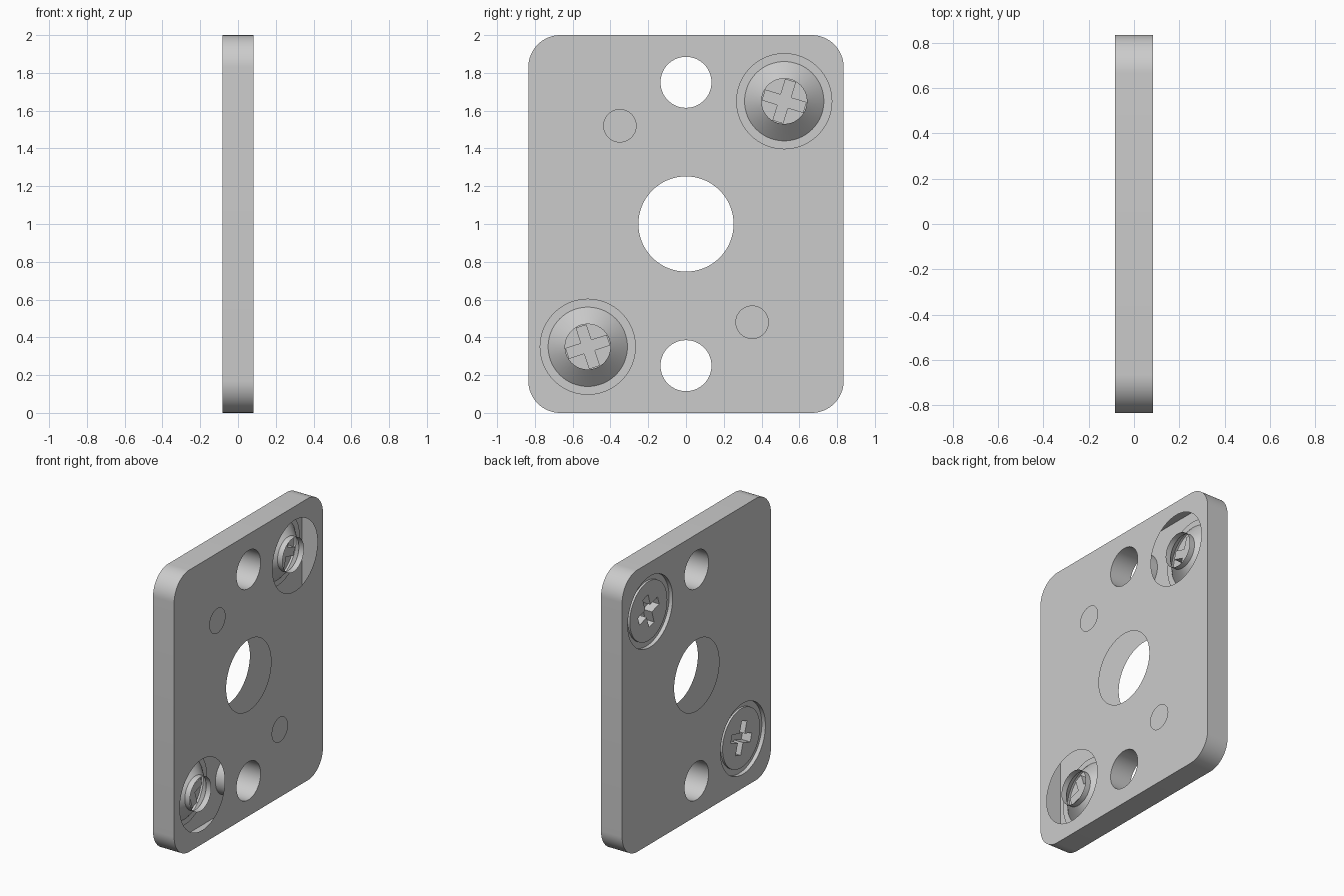
import bpy
import bmesh
from math import cos, sin, pi, radians
from mathutils import Vector

old = bpy.data.objects.get("Cube")
if old:
    bpy.data.objects.remove(old, do_unlink=True)

# One plain grey for every part
grey = bpy.data.materials.new("plain_grey")
grey.use_nodes = True
colour = (0.6, 0.6, 0.6, 1)
grey.diffuse_color = colour
grey.node_tree.nodes["Principled BSDF"].inputs["Base Color"].default_value = colour

HALF_T, HALF_W, HEIGHT, CORNER = 0.083, 0.835, 2.0, 0.17
FLOOR_X = -0.055
SCREWS = {"upper": (0.52, 1.65, -17), "lower": (-0.52, 0.35, 18)}


def loop(bm, x, points):
    """Closed edge loop in the plane at x, counter-clockwise seen from +x."""
    verts = [bm.verts.new((x, y, z)) for y, z in points]
    for a, b in zip(verts, verts[1:] + verts[:1]):
        bm.edges.new((a, b))
    return verts


def circle(y, z, r, n=64):
    return [(y + r * cos(2 * pi * i / n), z + r * sin(2 * pi * i / n)) for i in range(n)]


def rounded_outline(n=16):
    pts = []
    for k, (sy, sz) in enumerate(((1, 1), (-1, 1), (-1, -1), (1, -1))):
        cy = sy * (HALF_W - CORNER)
        cz = HEIGHT / 2 + sz * (HEIGHT / 2 - CORNER)
        for i in range(n + 1):
            a = (k + i / n) * pi / 2
            pts.append((cy + CORNER * cos(a), cz + CORNER * sin(a)))
    return pts


def cross_outline(y, z, arm, half, degrees):
    t = radians(degrees)
    pts = []
    for k in range(4):
        a = t + k * pi / 2
        for u, v in ((arm, -half), (arm, half), (half, half)):
            pts.append((y + u * cos(a) - v * sin(a), z + u * sin(a) + v * cos(a)))
    return pts


def skin(bm, a, b):
    """Quads between two matching loops; faces outward when b lies toward +x."""
    n = len(a)
    for i in range(n):
        j = (i + 1) % n
        bm.faces.new((a[i], a[j], b[j], b[i]))


def fill(bm, loops, side):
    """Flat sheet inside the first loop, with the other loops as openings."""
    edges = [bm.edges.get((a, b)) for l in loops for a, b in zip(l, l[1:] + l[:1])]
    res = bmesh.ops.triangle_fill(bm, use_beauty=True, edges=edges, normal=Vector((side, 0, 0)))
    for f in res["geom"]:
        if isinstance(f, bmesh.types.BMFace):
            f.normal_update()
            if f.normal.x * side < 0:
                f.normal_flip()


def finish(bm, name):
    mesh = bpy.data.meshes.new(name)
    bm.to_mesh(mesh)
    bm.free()
    mesh.materials.append(grey)
    ob = bpy.data.objects.new(name, mesh)
    bpy.context.collection.objects.link(ob)
    bpy.ops.object.select_all(action="DESELECT")
    ob.select_set(True)
    bpy.context.view_layer.objects.active = ob
    bpy.ops.object.shade_smooth_by_angle(angle=radians(30))


# Hollow plate: two sheets joined by the rim and the two bolt bores
bm = bmesh.new()
back = [loop(bm, -HALF_T, rounded_outline())]
face = [loop(bm, HALF_T, rounded_outline())]
skin(bm, back[0], face[0])
for z in (0.25, 1.75):
    lo = loop(bm, -HALF_T, circle(0, z, 0.135))
    hi = loop(bm, HALF_T, circle(0, z, 0.135))
    skin(bm, hi, lo)
    back.append(lo)
    face.append(hi)

# Central opening through both sheets
back.append(loop(bm, -HALF_T, circle(0, 1, 0.252)))
face.append(loop(bm, HALF_T, circle(0, 1, 0.252)))

# Small pin openings in one sheet only
for y, z in ((-0.35, 1.52), (0.35, 0.48)):
    face.append(loop(bm, HALF_T, circle(y, z, 0.086, 48)))

# Screw openings: open on one side, shallow seat on the other
for y, z, _ in SCREWS.values():
    face.append(loop(bm, HALF_T, circle(y, z, 0.252)))
    rim = loop(bm, -HALF_T, circle(y, z, 0.252))
    seat = loop(bm, FLOOR_X, circle(y, z, 0.252))
    inner = loop(bm, FLOOR_X, circle(y, z, 0.21))
    skin(bm, seat, rim)
    skin(bm, inner, seat)
    back.append(rim)
fill(bm, back, -1)
fill(bm, face, 1)
finish(bm, "plate")

# Countersunk screws with a cross recess and an open shank
for label, (y, z, tilt) in SCREWS.items():
    bm = bmesh.new()
    rings = [loop(bm, x, circle(y, z, r)) for x, r in
             ((-0.07, 0.21), (FLOOR_X, 0.21), (0.03, 0.12), (0.07, 0.12))]
    for a, b in zip(rings, rings[1:]):
        skin(bm, a, b)
    slot = cross_outline(y, z, 0.115, 0.03, tilt)
    top = loop(bm, -0.07, slot)
    bottom = loop(bm, 0.0, slot)
    skin(bm, bottom, top)
    fill(bm, [rings[0], top], -1)
    fill(bm, [bottom], -1)
    finish(bm, label + "_screw")
